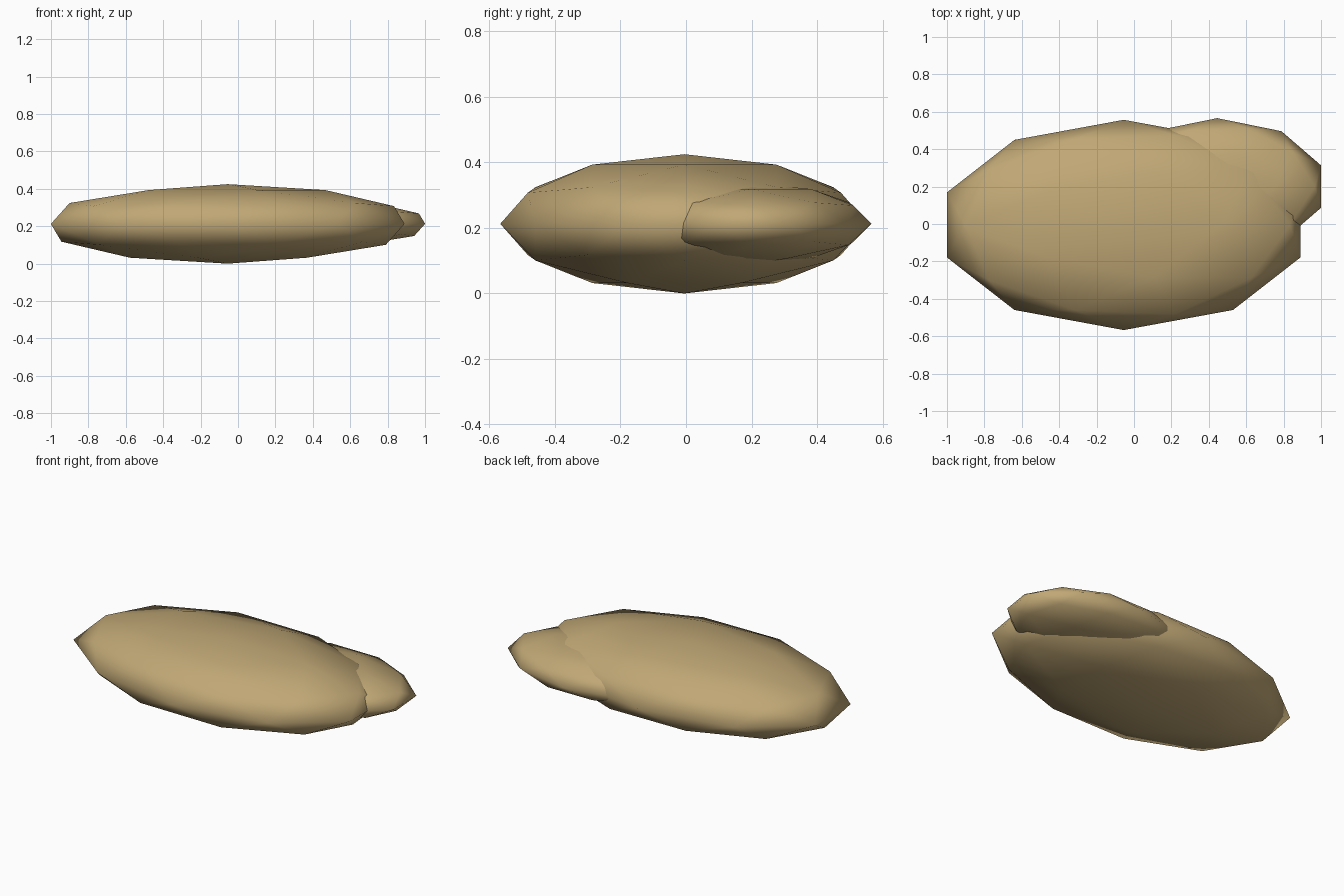
import bpy

if "Cube" in bpy.data.objects:
    bpy.data.objects.remove(bpy.data.objects["Cube"])

# Single sandy stone colour
sand = bpy.data.materials.new("sand_stone")
sand.diffuse_color = (0.53, 0.39, 0.18, 1.0)
sand.use_nodes = True
sand.node_tree.nodes["Principled BSDF"].inputs["Base Color"].default_value = sand.diffuse_color


def flat_stone(name, centre, radii):
    """Smooth-shaded low-poly ellipsoid."""
    bpy.ops.mesh.primitive_ico_sphere_add(subdivisions=2, radius=1, location=centre)
    stone = bpy.context.object
    stone.name = name
    stone.scale = radii
    bpy.ops.object.transform_apply(location=False, rotation=False, scale=True)
    bpy.ops.object.shade_smooth()
    stone.data.materials.append(sand)
    return stone


# Large slab and the smaller one poking out at its back right
flat_stone("large_stone", (-0.055, -0.005, 0.2125), (0.994, 0.562, 0.2125))
flat_stone("small_stone", (0.445, 0.20, 0.213), (0.584, 0.366, 0.124))
